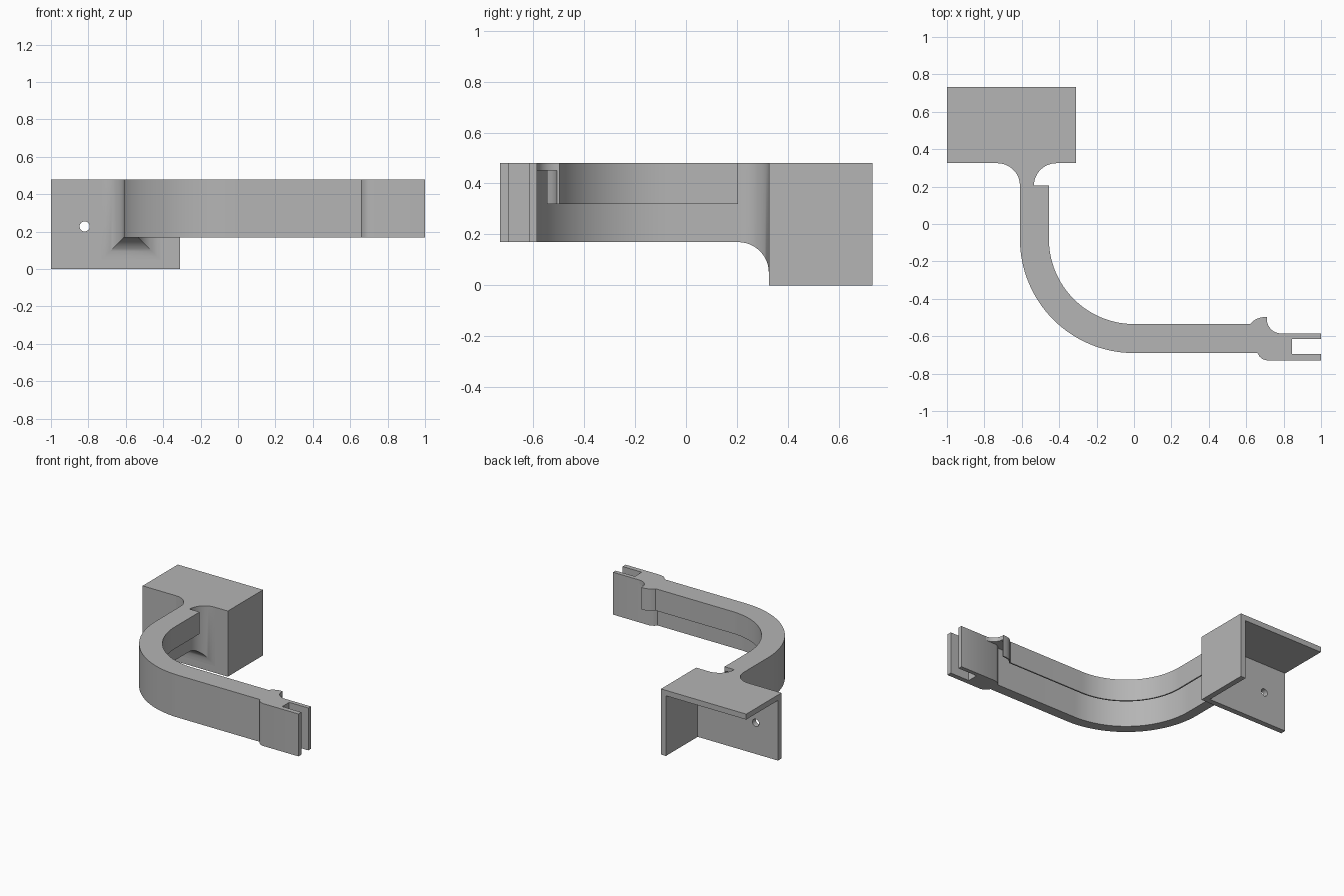
import bpy, bmesh
from math import sin, cos, pi

cube = bpy.data.objects.get("Cube")
if cube:
    bpy.data.objects.remove(cube, do_unlink=True)

grey = bpy.data.materials.new("plain grey")
grey.use_nodes = True
GREY = (0.46, 0.46, 0.46, 1)
grey.diffuse_color = GREY
grey.node_tree.nodes["Principled BSDF"].inputs["Base Color"].default_value = GREY

TOP, BOTTOM = 0.48, 0.17      # arm height range
ROOF, LIP = 0.45, 0.32        # cable channel ceiling and lip bottom
OUT_X, OUT_Y = -0.61, -0.69   # outer faces of the arm
WALL, WIDE, THIN = 0.075, 0.155, 0.01
NECK_Y, FRONT_Y, BACK_Y = 0.205, 0.325, 0.732


def loft(name, rings):
    """Skin a series of equal closed rings and cap both ends."""
    bm = bmesh.new()
    rows = [[bm.verts.new(p) for p in ring] for ring in rings]
    n = len(rows[0])
    for a, b in zip(rows, rows[1:]):
        for i in range(n):
            j = (i + 1) % n
            bm.faces.new((a[i], a[j], b[j], b[i]))
    bm.faces.new(rows[0][::-1])
    bm.faces.new(rows[-1])
    bmesh.ops.recalc_face_normals(bm, faces=bm.faces)
    mesh = bpy.data.meshes.new(name)
    bm.to_mesh(mesh)
    bm.free()
    mesh.materials.append(grey)
    obj = bpy.data.objects.new(name, mesh)
    bpy.context.collection.objects.link(obj)
    return obj


def prism(name, outline, z0, z1):
    return loft(name, [[(x, y, z) for x, y in outline] for z in (z0, z1)])


def box(name, x0, x1, y0, y1, z0, z1):
    return prism(name, [(x0, y0), (x1, y0), (x1, y1), (x0, y1)], z0, z1)


def cut(obj, cutter):
    cutter.hide_render = True
    mod = obj.modifiers.new("cut", "BOOLEAN")
    mod.operation = "DIFFERENCE"
    mod.solver = "EXACT"
    mod.object = cutter
    bpy.context.view_layer.objects.active = obj
    bpy.ops.object.modifier_apply(modifier=mod.name)
    bpy.data.objects.remove(cutter, do_unlink=True)


def arc(cx, cy, r, a0, a1, n=10):
    return [(cx + r * cos(a0 + (a1 - a0) * i / n),
             cy + r * sin(a0 + (a1 - a0) * i / n)) for i in range(n + 1)]


parts = []

# Mounting bracket: top, front and one side plate, with a screw hole
PLATE = 0.04
bracket = box("mounting_bracket", -1, -0.31, FRONT_Y, BACK_Y, 0, TOP)
cut(bracket, box("cavity", -1.2, -0.31 - PLATE, FRONT_Y + PLATE, 1, -0.2, TOP - PLATE))
hole = arc(-0.82, 0.228, 0.027, 0, 2 * pi, 24)[:-1]
cut(bracket, loft("screw_hole", [[(x, y, z) for x, z in hole] for y in (0.2, 0.5)]))
parts.append(bracket)

# Neck flaring into the bracket with a fillet on three sides
FILLET = FRONT_Y - NECK_Y
rings = []
for i in range(13):
    a = pi / 2 * i / 12
    y, o = NECK_Y + FILLET * sin(a), FILLET * (1 - cos(a))
    x0, x1, z0 = OUT_X - o, OUT_X + WALL + o, BOTTOM - o
    rings.append([(x0, y, z0), (x1, y, z0), (x1, y, TOP), (x0, y, TOP)])
parts.append(loft("neck", rings))

# Curved arm: a wall with an overhanging cable channel, swept along the bend
section = [(0, BOTTOM), (WALL, BOTTOM), (WALL, ROOF), (WIDE - THIN, ROOF),
           (WIDE - THIN, LIP), (WIDE, LIP), (WIDE, TOP), (0, TOP)]
BEND = -OUT_X
BEND_Y = OUT_Y + BEND
ARM_END = 0.62
stations = [((OUT_X, NECK_Y), (1, 0))]
for i in range(33):
    a = pi + pi / 2 * i / 32
    stations.append(((BEND * cos(a), BEND_Y + BEND * sin(a)), (-cos(a), -sin(a))))
stations.append(((ARM_END, OUT_Y), (0, 1)))
parts.append(loft("curved_arm", [[(p[0] + n[0] * o, p[1] + n[1] * o, z) for o, z in section]
                                 for p, n in stations]))

# Forked tip block
IN_Y, TIP_Y, TIP_IN = OUT_Y + WALL, -0.73, -0.585
flare = [(0.66, IN_Y), (0.675, -0.598), (0.70, TIP_IN)]
fork = [(ARM_END, OUT_Y), (0.66, OUT_Y), (0.672, -0.71), (0.69, -0.724), (0.715, TIP_Y),
        (1, TIP_Y), (1, -0.695), (0.845, -0.695), (0.845, IN_Y), (1, IN_Y), (1, TIP_IN)]
parts.append(prism("forked_tip", fork + flare[::-1] + [(ARM_END, IN_Y)], BOTTOM, TOP))

# Flared channel exit: roof and thin lip
bump = [(ARM_END, OUT_Y + WIDE), (0.636, -0.519), (0.655, -0.507), (0.68, -0.499), (0.71, -0.497)]
hollow = arc(0.787, -0.508, 0.077, pi, pi * 1.5)
roof = [(ARM_END, IN_Y)] + flare + hollow[::-1] + bump[::-1]
parts.append(prism("channel_exit_roof", roof, ROOF, TOP))
lip = bump + [(x, y - THIN) for x, y in bump[::-1]]
parts.append(prism("channel_exit_lip", lip, LIP, ROOF))

# Smooth the curves, keep the edges sharp
bpy.ops.object.select_all(action="DESELECT")
for obj in parts:
    obj.select_set(True)
bpy.context.view_layer.objects.active = parts[0]
bpy.ops.object.shade_smooth_by_angle(angle=pi / 6)
